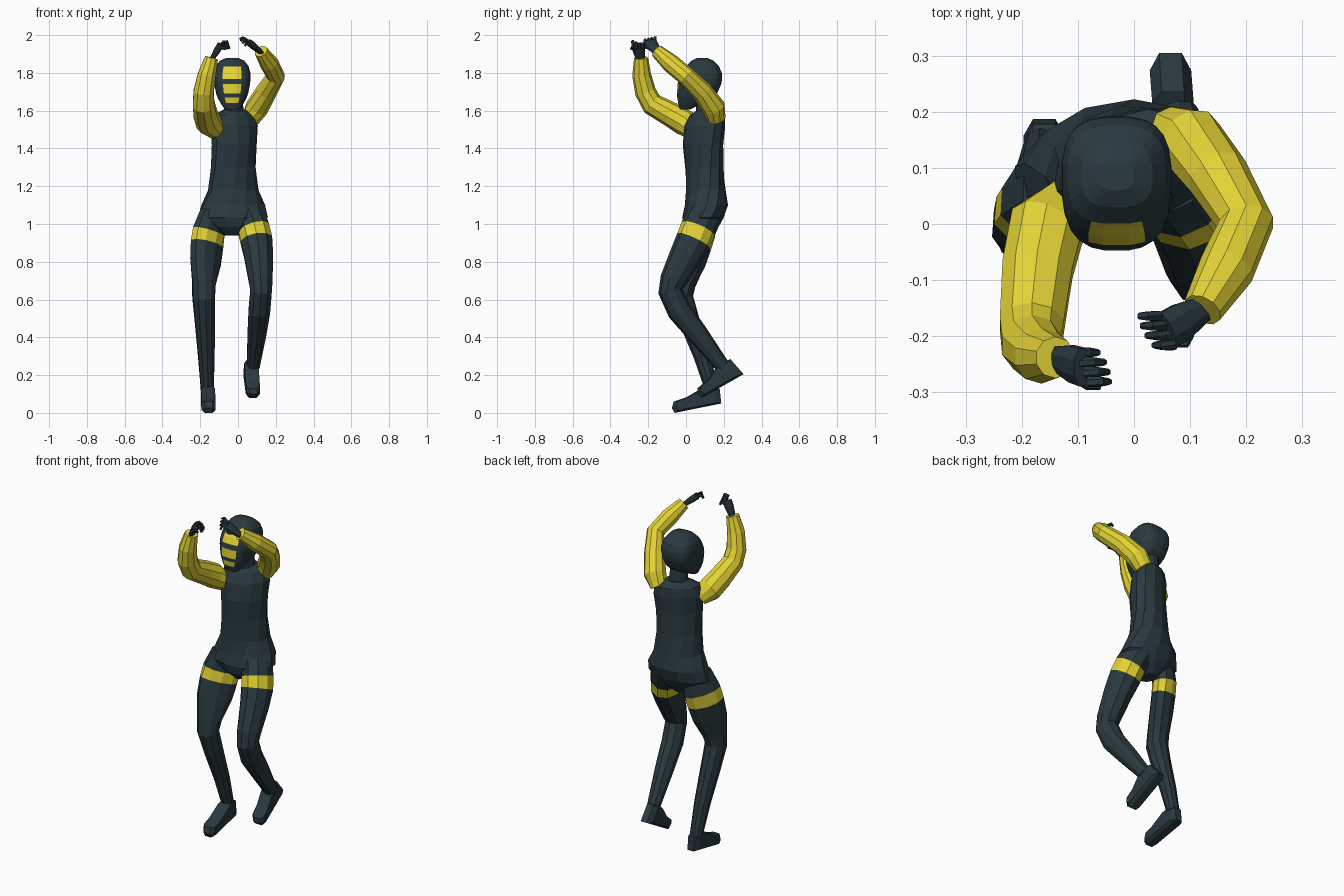
import bpy, bmesh, math
from mathutils import Vector


def material(name, rgb):
    m = bpy.data.materials.new(name)
    m.diffuse_color = (*rgb, 1)
    return m


DARK = material("dark slate suit", (0.023, 0.041, 0.049))
YELLOW = material("warm yellow", (0.77, 0.65, 0.036))


def loft(name, rings, mats=(DARK,), rule=None):
    """Skin a list of equal-length rings; rule(row, column) picks the material."""
    bm = bmesh.new()
    vs = [[bm.verts.new(p) for p in r] for r in rings]
    n = len(vs[0])
    for i in range(len(vs) - 1):
        for j in range(n):
            k = (j + 1) % n
            f = bm.faces.new((vs[i][j], vs[i][k], vs[i + 1][k], vs[i + 1][j]))
            if rule:
                f.material_index = rule(i, j)
    bm.faces.new(vs[0][::-1])
    bm.faces.new(vs[-1])
    bmesh.ops.recalc_face_normals(bm, faces=bm.faces)
    me = bpy.data.meshes.new(name)
    bm.to_mesh(me)
    bm.free()
    for m in mats:
        me.materials.append(m)
    ob = bpy.data.objects.new(name, me)
    bpy.context.collection.objects.link(ob)
    return ob


def oval(cx, cy, z, a, b, yaw=0, n=12, power=2.0):
    """Flat horizontal ring, optionally squared off and turned."""
    out, w = [], math.radians(yaw)
    for i in range(n):
        t = 2 * math.pi * (i + 0.5) / n - math.pi / 2
        c, s = math.cos(t), math.sin(t)
        x = a * math.copysign(abs(c) ** (2 / power), c)
        y = b * math.copysign(abs(s) ** (2 / power), s)
        out.append((cx + x * math.cos(w) - y * math.sin(w),
                    cy + x * math.sin(w) + y * math.cos(w), z))
    return out


def tube(name, pts, mats=(DARK,), rule=None, n=10, depth=1.0, ref=(1, 0, 0)):
    """Round limb through (x, y, z, radius[, own depth]) points."""
    P = [Vector(p[:3]) for p in pts]
    rings = []
    for i, p in enumerate(P):
        t = (P[min(i + 1, len(P) - 1)] - P[max(i - 1, 0)]).normalized()
        u = Vector(ref)
        u = (u - t * u.dot(t)).normalized()
        v = t.cross(u)
        r = pts[i][3]
        d = pts[i][4] if len(pts[i]) > 4 else depth
        rings.append([p + r * (u * math.cos(a) + v * d * math.sin(a))
                      for a in (2 * math.pi * (k + 0.5) / n for k in range(n))])
    return loft(name, rings, mats, rule)


# Torso: pelvis square to the front, shoulders twisted
loft("torso", [oval(*r) for r in [
    (-0.03, 0.08, 0.94, 0.04, 0.05, 5),
    (-0.028, 0.083, 0.985, 0.12, 0.09, 5),
    (-0.027, 0.09, 1.035, 0.19, 0.11, 5),
    (-0.025, 0.108, 1.10, 0.172, 0.112, 10),
    (-0.025, 0.105, 1.18, 0.137, 0.102, 20),
    (-0.025, 0.097, 1.30, 0.125, 0.096, 28),
    (-0.02, 0.09, 1.42, 0.13, 0.096, 33),
    (-0.02, 0.10, 1.52, 0.138, 0.092, 33),
    (-0.02, 0.112, 1.575, 0.125, 0.075, 33),
    (-0.02, 0.112, 1.605, 0.06, 0.05, 20)]])
loft("neck", [oval(-0.022, 0.105, 1.58, 0.055, 0.052), oval(-0.025, 0.095, 1.70, 0.048, 0.05)])

# Head with painted face stripes: (height, front y, back y, half width)
head = [(1.605, -0.032, 0.02, 0.038), (1.64, -0.042, 0.09, 0.062), (1.67, -0.047, 0.145, 0.078),
        (1.69, -0.048, 0.165, 0.085), (1.74, -0.046, 0.187, 0.095), (1.768, -0.038, 0.192, 0.098),
        (1.80, -0.022, 0.19, 0.097), (1.835, 0.0, 0.175, 0.088), (1.865, 0.03, 0.145, 0.064),
        (1.88, 0.06, 0.11, 0.03)]
loft("head", [oval(-0.031, (f + b) / 2, z, w, (b - f) / 2, 0, 24, 2.9) for z, f, b, w in head],
     (DARK, YELLOW), lambda i, j: int(i in (1, 3, 5, 6) and j in (22, 23, 0)))


# Legs, with a yellow band round each thigh
def band(i, j):
    return int(i == 1)


tube("right_leg", [(-0.13, 0.085, 1.06, 0.085, 0.7), (-0.155, 0.07, 0.957, 0.106, 0.62),
                   (-0.164, 0.052, 0.892, 0.106, 0.62), (-0.172, 0.025, 0.80, 0.099, 0.65),
                   (-0.18, -0.012, 0.68, 0.068, 0.88), (-0.182, -0.022, 0.61, 0.061),
                   (-0.175, 0.02, 0.48, 0.055), (-0.168, 0.085, 0.30, 0.045), (-0.162, 0.143, 0.10, 0.034)],
     (DARK, YELLOW), band, ref=(1, 1, 0))
tube("left_leg", [(0.055, 0.10, 1.05, 0.085), (0.083, 0.064, 0.973, 0.088), (0.098, 0.041, 0.913, 0.088),
                  (0.11, -0.002, 0.83, 0.08), (0.12, -0.068, 0.70, 0.066), (0.122, -0.083, 0.645, 0.06),
                  (0.113, -0.035, 0.54, 0.06), (0.1, 0.06, 0.42, 0.052), (0.08, 0.195, 0.245, 0.036)],
     (DARK, YELLOW), band, depth=1.08)


# Feet: side profile in (y, z) given a width, centre line drifting in x
def foot(name, profile, x_heel, x_toe):
    ys = [p[0] for p in profile]
    lo, hi = min(ys), max(ys)

    def ring(side, shrink):
        cy = sum(ys) / len(ys)
        cz = sum(p[1] for p in profile) / len(profile)
        return [(x_toe + (x_heel - x_toe) * (y - lo) / (hi - lo) + side,
                 cy + (y - cy) * shrink, cz + (z - cz) * shrink) for y, z in profile]
    loft(name, [ring(-0.037, 0.8), ring(-0.02, 1), ring(0.02, 1), ring(0.037, 0.8)])


foot("right_foot", [(0.187, 0.05), (0.178, 0.13), (0.11, 0.145), (0.0, 0.082),
                    (-0.065, 0.06), (-0.075, 0.025), (-0.06, 0.0)], -0.16, -0.155)
foot("left_foot", [(0.305, 0.205), (0.235, 0.285), (0.17, 0.255), (0.115, 0.175),
                   (0.06, 0.13), (0.06, 0.10), (0.085, 0.08)], 0.065, 0.08)

# Sleeves
tube("right_arm", [(-0.115, 0.035, 1.495, 0.052), (-0.155, -0.005, 1.535, 0.07), (-0.172, -0.08, 1.58, 0.066),
                   (-0.182, -0.18, 1.635, 0.06), (-0.182, -0.215, 1.70, 0.056), (-0.165, -0.235, 1.79, 0.05),
                   (-0.14, -0.238, 1.88, 0.037)], (YELLOW,))
tube("left_arm", [(0.065, 0.16, 1.555, 0.05), (0.10, 0.148, 1.615, 0.062), (0.15, 0.085, 1.70, 0.056),
                  (0.2, 0.0, 1.783, 0.05), (0.165, -0.08, 1.85, 0.05), (0.122, -0.153, 1.915, 0.036)],
     (YELLOW,))


# Hands: flat palm, four curled fingers and a thumb
def hand(side, wrist, knuckle, across, reach):
    w, k, s, r = (Vector(v) for v in (wrist, knuckle, across, reach))
    s.normalize()
    mid = w.lerp(k, 0.6)
    tube(side + "_palm", [(*w, 0.024), (*mid, 0.036), (*k, 0.037)], n=8, depth=0.5, ref=s)
    for i in range(4):
        b = k + s * (i - 1.5) * 0.02
        m = b + r * 0.5 + Vector((0, 0, 0.012))
        tip = b + r * (1.0 - 0.1 * abs(i - 1.5)) - Vector((0, 0, 0.008 * i))
        tube(f"{side}_finger_{i + 1}", [(*b, 0.010), (*m, 0.009), (*tip, 0.006)], n=6, ref=s)
    b = mid + s * 0.025
    tube(side + "_thumb", [(*b, 0.012), (*(b + s * 0.02 + r * 0.35), 0.009),
                           (*(b + s * 0.022 + r * 0.8), 0.006)], n=6, ref=(0, 0, 1))


hand("right", (-0.14, -0.24, 1.87), (-0.092, -0.255, 1.95), (0.3, -0.8, 0.35), (0.045, 0.0, -0.012))
hand("left", (0.125, -0.15, 1.905), (0.058, -0.19, 1.962), (0.45, -0.85, -0.2), (-0.042, 0.0, 0.012))
